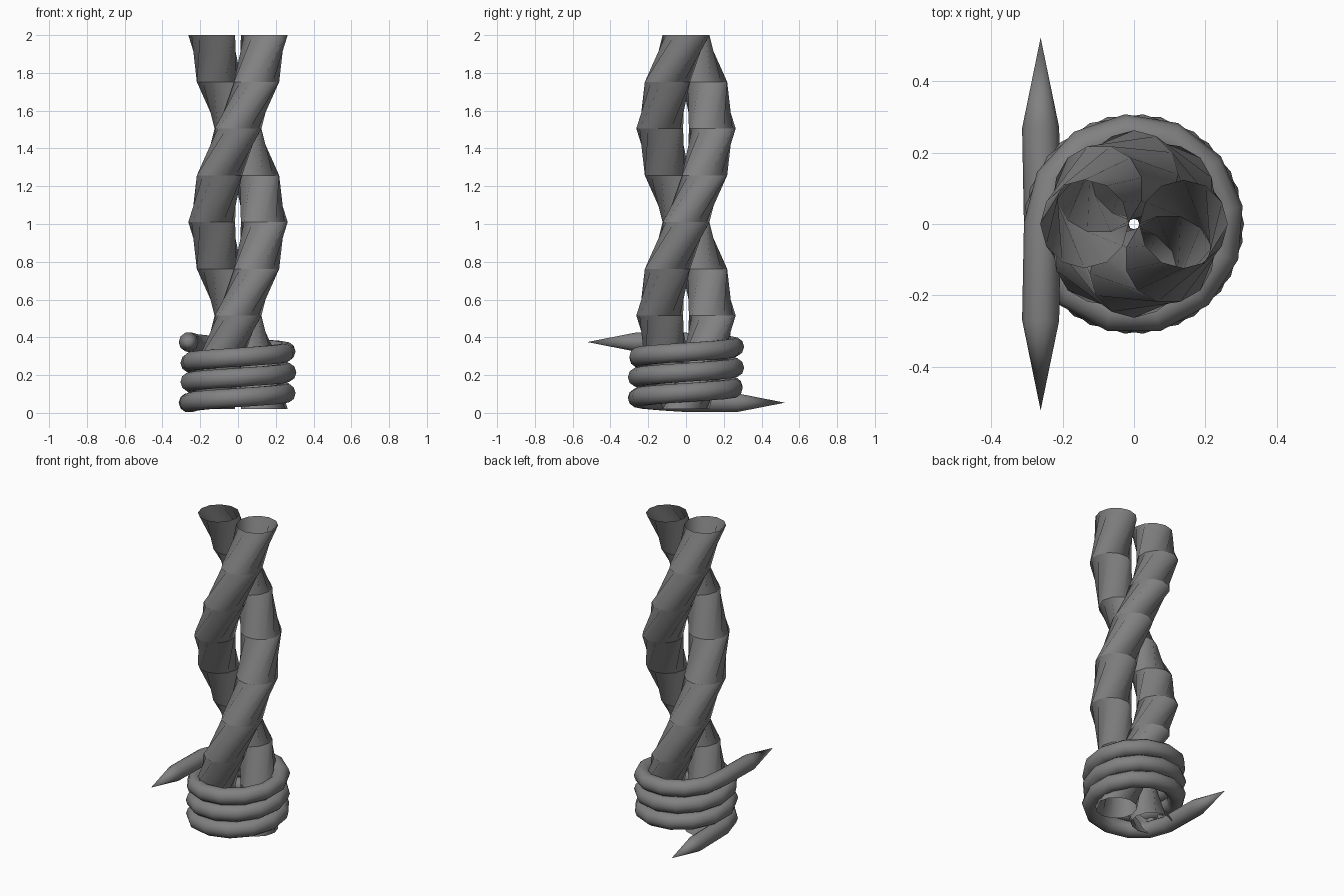
import bpy, bmesh, math
from mathutils import Vector

if "Cube" in bpy.data.objects:
    bpy.data.objects.remove(bpy.data.objects["Cube"])

steel = bpy.data.materials.new("grey steel")
steel.diffuse_color = (0.22, 0.22, 0.22, 1)
steel.use_nodes = True
steel.node_tree.nodes["Principled BSDF"].inputs["Base Color"].default_value = steel.diffuse_color


def skin(name, rings, start_tip=None, end_tip=None):
    """Bridge equal rings of points into a tube, with optional pointed ends."""
    bm = bmesh.new()
    loops = [[bm.verts.new(p) for p in ring] for ring in rings]
    n = len(loops[0])
    for a, b in zip(loops, loops[1:]):
        for i in range(n):
            j = (i + 1) % n
            bm.faces.new((a[i], a[j], b[j], b[i]))
    for tip, ring in ((start_tip, loops[0]), (end_tip, loops[-1])):
        if tip:
            v = bm.verts.new(tip)
            for i in range(n):
                bm.faces.new((ring[i], ring[(i + 1) % n], v))
    bmesh.ops.recalc_face_normals(bm, faces=bm.faces)
    mesh = bpy.data.meshes.new(name)
    bm.to_mesh(mesh)
    bm.free()
    mesh.materials.append(steel)
    obj = bpy.data.objects.new(name, mesh)
    bpy.context.collection.objects.link(obj)
    bpy.ops.object.select_all(action='DESELECT')
    bpy.context.view_layer.objects.active = obj
    obj.select_set(True)
    bpy.ops.object.shade_smooth_by_angle(angle=math.radians(40))
    return obj


# Two hollow strands twisted one full turn around each other
SIDES, STEPS, Z0, Z1 = 12, 8, 0.02, 2.0
for k, name in enumerate(("right_strand", "left_strand")):
    rings = []
    for s in range(STEPS + 1):
        turn = 2 * math.pi * s / STEPS + k * math.pi
        z = Z0 + (Z1 - Z0) * s / STEPS
        ring = []
        for i in range(SIDES):
            a = 2 * math.pi * i / SIDES
            x, y = 0.139 + 0.124 * math.cos(a), 0.124 * math.sin(a)
            ring.append((x * math.cos(turn) - y * math.sin(turn),
                         x * math.sin(turn) + y * math.cos(turn), z))
        rings.append(ring)
    skin(name, rings)

# Barb: three coils around the strands, with straight pointed tails
TURNS, COIL_STEPS, R, WIRE = 3, 38, 0.257, 0.052
LOW, HIGH = 0.054, 0.375
path = [Vector((-0.262, 0.27, LOW))]
for s in range(COIL_STEPS + 1):
    t = s / COIL_STEPS
    a = math.pi + 2 * math.pi * TURNS * t
    path.append(Vector((R * math.cos(a), R * math.sin(a), LOW + (HIGH - LOW) * t)))
path.append(Vector((-0.262, -0.27, HIGH)))
rings = []
for i, p in enumerate(path):
    d = (path[min(i + 1, len(path) - 1)] - path[max(i - 1, 0)]).normalized()
    side = d.cross(Vector((0, 0, 1))).normalized()
    up = side.cross(d)
    rings.append([p + WIRE * (side * math.cos(2 * math.pi * j / 10)
                              + up * math.sin(2 * math.pi * j / 10)) for j in range(10)])
skin("barb_wire", rings, (-0.262, 0.523, LOW), (-0.262, -0.523, HIGH))
